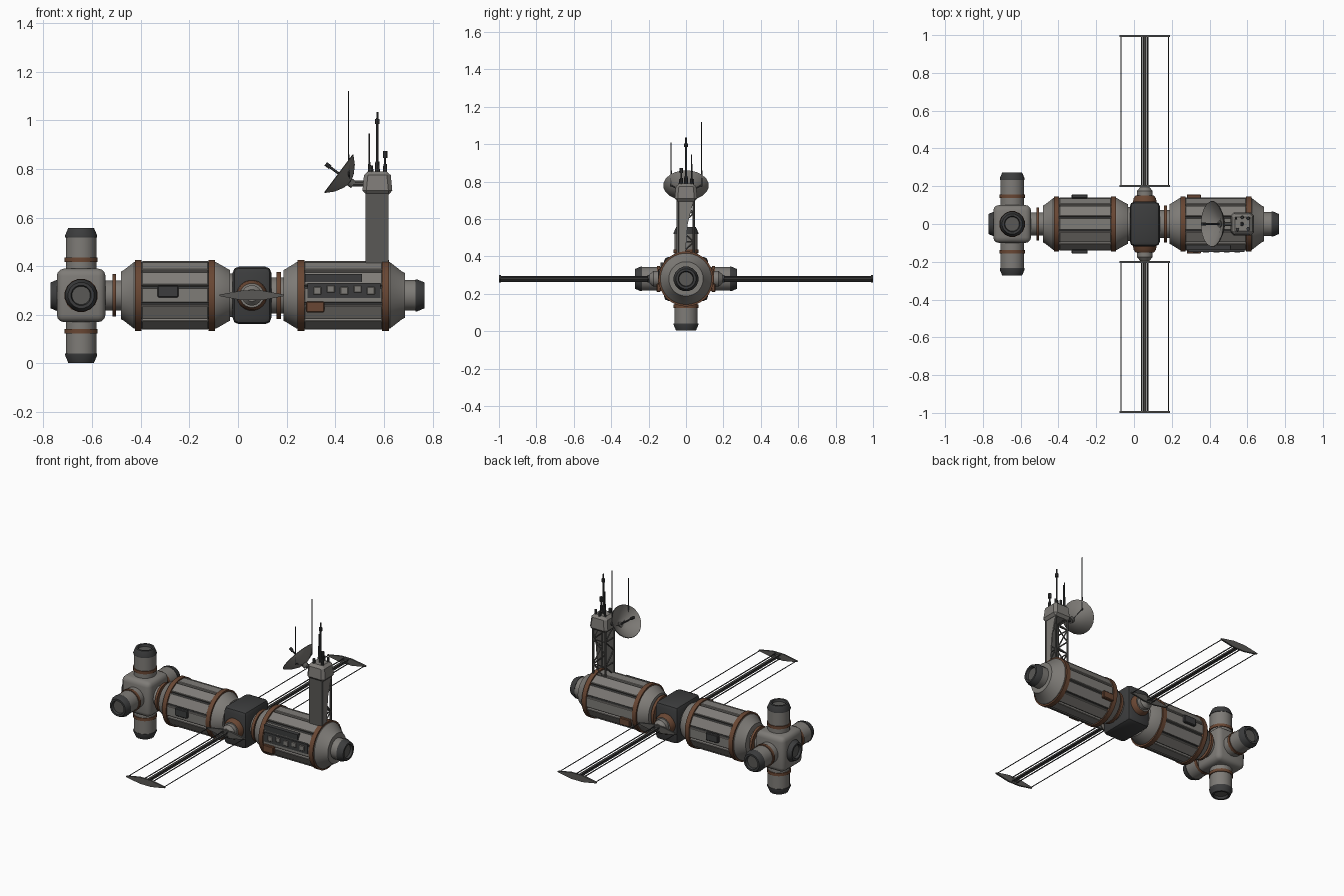
import bpy, bmesh, math
from mathutils import Vector, Matrix

if "Cube" in bpy.data.objects:
    bpy.data.objects.remove(bpy.data.objects["Cube"])

def mat(name, c):
    m = bpy.data.materials.new(name)
    m.diffuse_color = (*c, 1)
    m.use_nodes = True
    m.node_tree.nodes["Principled BSDF"].inputs["Base Color"].default_value = m.diffuse_color
    return m

HULL, DARK, RUST, STEEL = range(4)
MATS = [mat("hull grey", (0.21, 0.20, 0.185)), mat("charcoal", (0.045, 0.046, 0.047)),
        mat("rust brown", (0.14, 0.062, 0.033)), mat("steel grey", (0.10, 0.098, 0.092))]
ZC = 0.28  # height of the long axis

def finish(name, bm, m=None):
    bmesh.ops.remove_doubles(bm, verts=bm.verts, dist=1e-5)
    bmesh.ops.recalc_face_normals(bm, faces=bm.faces)
    for f in bm.faces:
        f.smooth = True
        if m is not None:
            f.material_index = m
    for e in bm.edges:
        e.smooth = len(e.link_faces) == 2 and e.calc_face_angle(0) < math.radians(32)
    me = bpy.data.meshes.new(name)
    bm.to_mesh(me)
    bm.free()
    for x in MATS:
        me.materials.append(x)
    ob = bpy.data.objects.new(name, me)
    bpy.context.collection.objects.link(ob)
    return ob

def lathe(name, origin, axis, prof, n=24, stretch=1.0):
    """Revolve (distance, radius, colour of the band up to here) about an axis."""
    bm = bmesh.new()
    rot = Vector(axis).to_track_quat('Z', 'Y')
    rings = []
    for d, r, _ in prof:
        rings.append([bm.verts.new(Vector(origin) + rot @ Vector(
            (r * math.cos(2 * math.pi * (i + .5) / n), stretch * r * math.sin(2 * math.pi * (i + .5) / n), d)))
            for i in range(n)])
    for k in range(1, len(prof)):
        for i in range(n):
            j = (i + 1) % n
            f = bm.faces.new((rings[k-1][i], rings[k-1][j], rings[k][j], rings[k][i]))
            f.material_index = prof[k][2]
    return finish(name, bm)

def box(name, lo, hi, m, bevel=0, taper=1, rot=None, segs=1):
    lo, hi = Vector(lo), Vector(hi)
    bm = bmesh.new()
    bmesh.ops.create_cube(bm, size=1)
    for v in bm.verts:
        k = taper if v.co.z > 0 else 1
        v.co = Vector((v.co.x * k * (hi.x - lo.x), v.co.y * k * (hi.y - lo.y), v.co.z * (hi.z - lo.z))) + (lo + hi) / 2
    if bevel:
        bmesh.ops.bevel(bm, geom=bm.edges[:], offset=bevel, segments=segs, affect='EDGES', profile=.5)
    if rot:
        bm.transform(rot)
    return finish(name, bm, m)

def rod(name, a, b, r, m, n=6):
    a, b = Vector(a), Vector(b)
    L = (b - a).length
    return lathe(name, a, b - a, [(0, 0, m), (0, r, m), (L, r, m), (L, 0, m)], n)

def plate(name, pts, offset, m):
    """Extrude a flat polygon along an offset."""
    bm = bmesh.new()
    f = bm.faces.new([bm.verts.new(p) for p in pts])
    g = bmesh.ops.extrude_face_region(bm, geom=[f])
    bmesh.ops.translate(bm, vec=offset, verts=[v for v in g['geom'] if isinstance(v, bmesh.types.BMVert)])
    return finish(name, bm, m)

def module(name, x0, r0, x1, x2, x3, r3):
    """Pressure module: dark core, cone ends, two rust bands, twelve hull panels."""
    w, R, C = 0.028, 0.147, 0.137
    lathe(name + "_body", (0, 0, ZC), (1, 0, 0), [
        (x0, 0, HULL), (x0, r0, HULL), (x0 + .012, r0 + .006, HULL), (x1 - .004, C, HULL), (x1, C, HULL), (x1, R, RUST),
        (x1 + w, R, RUST), (x1 + w, C - .006, RUST), (x2, C - .006, DARK), (x2, R, RUST),
        (x2 + w, R, RUST), (x2 + w, C, RUST), (x2 + w + .004, C, HULL), (x3 - .012, r3 + .006, HULL),
        (x3, r3, HULL), (x3, 0, HULL)], 36)
    for i in range(12):
        turn = Matrix.Translation((0, 0, ZC)) @ Matrix.Rotation(i * math.pi / 6, 4, 'X')
        box(f"{name}_panel_{i}", (x1 + w, -.031, .12), (x2, .031, .141), HULL, .003, rot=turn)

module("left_module", -.482, .098, -.424, -.122, -.033, .105)
module("right_module", .187, .105, .245, .593, .687, .092)

# docking hub with ports
HX = -.645
box("docking_hub", (HX - .1, -.1, ZC - .11), (HX + .1, .1, ZC + .11), HULL, .03, segs=3)

def port(name, o, axis, start, end, ring=None):
    p = [(start, 0, HULL), (start, .064, HULL)]
    if ring:
        p += [(ring, .064, HULL), (ring, .069, RUST), (ring + .018, .069, RUST), (ring + .018, .064, RUST)]
    p += [(end - .038, .064, HULL), (end - .038, .067, DARK), (end - .03, .067, DARK), (end, .054, DARK),
          (end, .042, DARK), (end - .014, .038, DARK), (end - .014, 0, STEEL)]
    lathe(name, o, axis, p, 16)

for nm, ax in (("top", (0, 0, 1)), ("bottom", (0, 0, -1)), ("front", (0, -1, 0)), ("back", (0, 1, 0))):
    port(nm + "_port", (HX, 0, ZC), ax, .08, .277 if ax[2] else .272, .138)
port("left_port", (HX, 0, ZC), (-1, 0, 0), .07, .126)
port("right_port", (0, 0, ZC), (1, 0, 0), .68, .767)

# necks between the parts, with rust collars
lathe("left_neck", (0, 0, ZC), (1, 0, 0), [(-.56, .062, HULL), (-.517, .062, HULL), (-.517, .088, RUST),
      (-.502, .088, RUST), (-.502, .062, RUST), (-.47, .062, HULL)])
lathe("right_neck", (0, 0, ZC), (1, 0, 0), [(-.04, .09, HULL), (-.015, .09, HULL), (.13, .075, HULL), (.158, .075, HULL),
      (.158, .098, RUST), (.176, .098, RUST), (.176, .075, RUST), (.2, .075, HULL)])

# central node and the two array wings
AX = .057
box("central_node", (-.022, -.118, ZC - .118), (.137, .118, ZC + .118), DARK, .025, segs=2)
for s, side in ((-1, "front"), (1, "back")):
    lathe(side + "_array_joint", (AX, 0, ZC), (0, s, 0), [(.1, .066, RUST), (.135, .06, RUST), (.15, .05, RUST),
          (.15, .042, HULL), (.175, .042, HULL), (.195, .025, HULL), (.195, 0, HULL)], 20)
    rod(side + "_array_mast", (AX, s * .19, ZC), (AX, s * .995, ZC), .011, STEEL, 10)
    for dx in (-.016, .016):
        for dz in (-.012, .012):
            rod(side + "_mast_rail", (AX + dx, s * .19, ZC + dz), (AX + dx, s * .995, ZC + dz), .0035, DARK)
    for e in (-1, 1):
        rod(side + "_array_wire", (AX + e * .125, s * .2, ZC), (AX + e * .125, s * .998, ZC), .0028, DARK)
    for y in (.196, .99):
        h = .02
        lens = [(-.133, -.003), (-.04, -h), (.04, -h), (.133, -.003), (.133, .003), (.04, h), (-.04, h), (-.133, .003)]
        plate(side + "_array_bar", [(AX + a, s * y, ZC + b) for a, b in lens], (0, s * .01, 0), STEEL)

    # equipment on the module sides
    y0, y1 = sorted((s * .135, s * .157))
    box(side + "_left_box", (-.33, y0, .272), (-.245, y1, .32), DARK, .004)
    box(side + "_rust_box", (.28, y0, .21), (.355, y1, .255), RUST, .004)

# service strip with blocks on the front of the right module
box("service_strip", (.285, -.147, .27), (.585, -.13, .33), DARK)
box("service_strip_top", (.275, -.137, .335), (.51, -.11, .368), DARK)
for i in range(5):
    box(f"service_block_{i}", (.31 + i * .055, -.151, .283 + .008 * (i % 2)), (.343 + i * .055, -.14, .315 + .006 * (i % 2)), HULL, .003)

# lattice tower with front and side fairings
TX0, TX1, TY, Z0, Z1 = .53, .614, .042, .40, .71
for x in (TX0, TX1):
    for y in (-TY, TY):
        rod("tower_leg", (x, y, Z0), (x, y, Z1), .006, STEEL)
N = 4
for k in range(N):
    a, b = Z0 + (Z1 - Z0) * k / N, Z0 + (Z1 - Z0) * (k + 1) / N
    if k % 2:
        a, b = b, a
    for x in (TX0, TX1):
        rod("tower_brace", (x, -TY, a), (x, TY, b), .004, STEEL)
        rod("tower_tie", (x, -TY, b), (x, TY, b), .004, STEEL)
    rod("tower_brace", (TX0, TY, a), (TX1, TY, b), .004, STEEL)
    rod("tower_tie", (TX0, TY, b), (TX1, TY, b), .004, STEEL)
box("tower_front_fairing", (.526, -.05, Z0), (.618, -.042, Z1), STEEL)
plate("tower_side_fairing", [(.612, -.046, Z0), (.612, -.005, Z0), (.612, .01, .58), (.612, .044, Z1), (.612, -.046, Z1)], (.006, 0, 0), HULL)
box("tower_head", (.51, -.062, .695), (.636, .062, .79), HULL, .016, .85)

# antennas on the tower head
def stack(name, x, y, prof, m=DARK):
    lathe(name, (x, y, 0), (0, 0, 1), [(z, r, m) for z, r in prof], 10)

stack("main_mast", .573, 0, [(.785, .011), (.83, .009), (.83, .005), (.985, .005), (.985, .01), (1.005, .01), (1.005, .005), (1.035, .004), (1.035, 0)])
stack("thin_mast", .54, .03, [(.785, .007), (.82, .006), (.82, .004), (.945, .003), (.945, 0)])
stack("sensor_mast", .605, -.025, [(.785, .009), (.82, .008), (.82, .004), (.845, .004), (.845, .01), (.873, .01), (.873, 0)])
for x, y in ((.548, -.03), (.605, .03), (.573, .035)):
    stack("mast_foot", x, y, [(.785, .009), (.815, .008), (.815, 0)])

# elliptical dish facing up and to the left
C, D = Vector((.415, 0, .78)), Vector((-.8, 0, .6))
dish = lathe("dish", (0, 0, 0), (0, 0, 1), [(-.06, 0, HULL), (-.05, .035, HULL), (-.03, .07, HULL), (0, .1, HULL), (.003, .098, STEEL),
             (-.024, .068, HULL), (-.043, .034, HULL), (-.052, .014, HULL), (-.052, 0, DARK)], 20, 1.22)
dish.matrix_world = Matrix.Translation(C) @ Matrix.Rotation(math.atan2(D.x, D.z), 4, 'Y')
rod("dish_feed_boom", C - D * .055, C + D * .06, .005, DARK)
rod("dish_feed", C + D * .045, C + D * .068, .009, DARK, 10)
rod("dish_hub", C - D * .075, C - D * .045, .018, STEEL, 12)
rod("dish_arm", (.462, 0, .74), (.53, 0, .74), .012, STEEL, 10)
for y, top in ((-.08, 1.01), (.083, 1.12)):
    rod("whip_base", (.455, y, .775), (.455, y, .86), .004, DARK)
    rod("whip_antenna", (.455, y, .85), (.455, y, top), .0022, DARK)
    rod("whip_arm", (.46, 0, .74), (.455, y, .78), .004, DARK)
